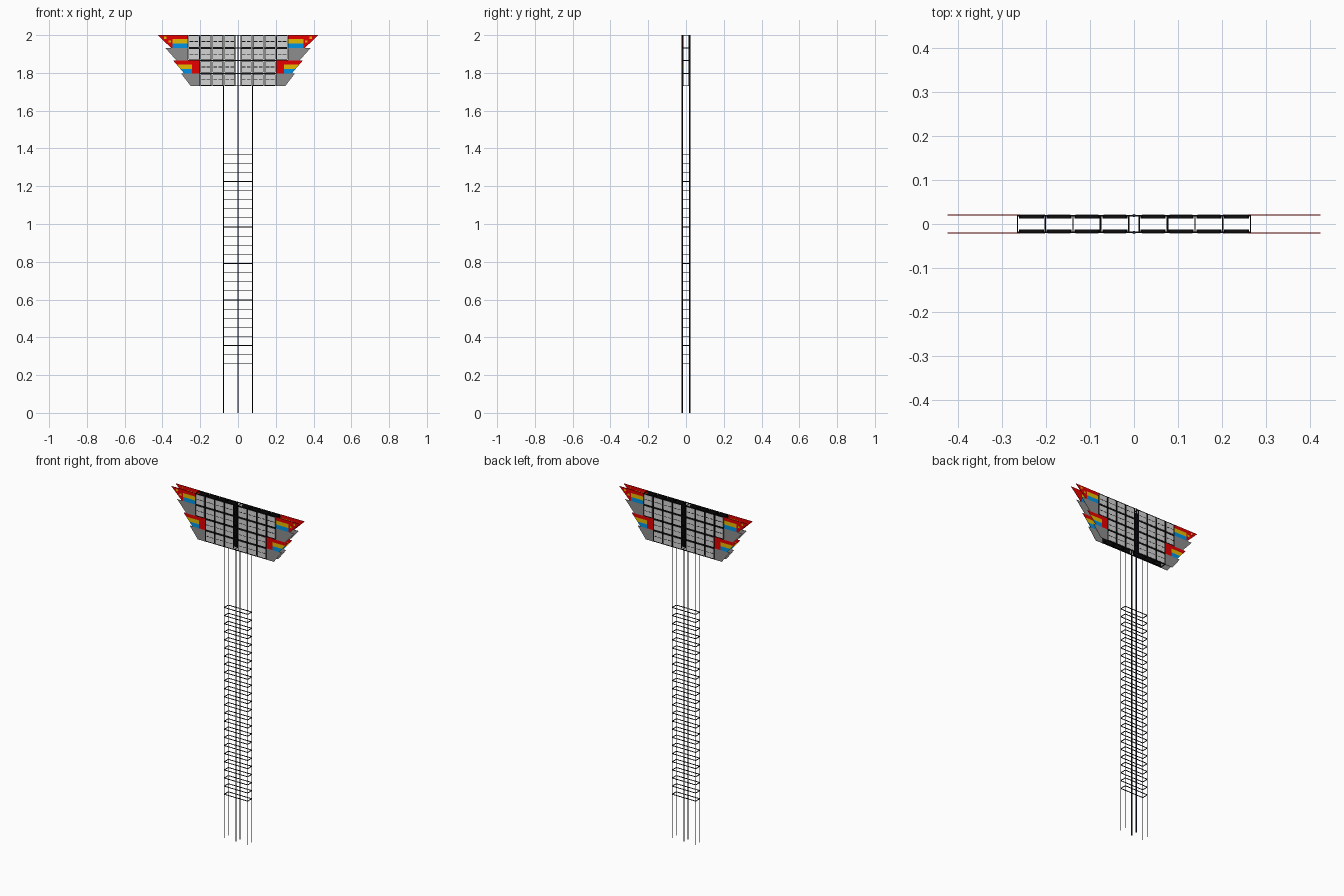
import bpy, bmesh, math

if "Cube" in bpy.data.objects:
    bpy.data.objects.remove(bpy.data.objects["Cube"])

MATS = {}
for name, c in {
    "black_metal": (0.004, 0.004, 0.004), "dark_steel": (0.015, 0.015, 0.03),
    "panel_grey": (0.66, 0.66, 0.66), "wing_grey": (0.27, 0.27, 0.27),
    "red": (0.8, 0.0, 0.0), "yellow": (0.8, 0.5, 0.0), "blue": (0.0, 0.3, 0.8)}.items():
    m = bpy.data.materials.new(name)
    m.diffuse_color = (*c, 1)
    m.use_nodes = True
    m.node_tree.nodes["Principled BSDF"].inputs["Base Color"].default_value = m.diffuse_color
    MATS[name] = m


class Part:
    """Collects simple solids into one object of one colour."""
    def __init__(self, name, mat):
        self.name, self.mat, self.bm = name, mat, bmesh.new()

    def prism(self, pts, y0, y1):
        # extrude an xz outline from y0 to y1
        a = [self.bm.verts.new((x, y0, z)) for x, z in pts]
        b = [self.bm.verts.new((x, y1, z)) for x, z in pts]
        self.bm.faces.new(a)
        self.bm.faces.new(b[::-1])
        n = len(pts)
        for i in range(n):
            j = (i + 1) % n
            self.bm.faces.new((a[j], a[i], b[i], b[j]))

    def box(self, x0, x1, y0, y1, z0, z1):
        self.prism([(x0, z0), (x1, z0), (x1, z1), (x0, z1)], y0, y1)

    def bar(self, a, b, t):
        # axis-aligned square bar of thickness t
        h = t / 2
        lo = [min(p, q) - h for p, q in zip(a, b)]
        hi = [max(p, q) + h for p, q in zip(a, b)]
        self.box(lo[0], hi[0], lo[1], hi[1], lo[2], hi[2])

    def pole(self, x, y, z0, z1, r):
        g = bmesh.ops.create_cone(self.bm, cap_ends=True, segments=8,
                                  radius1=r, radius2=r, depth=z1 - z0)
        bmesh.ops.translate(self.bm, verts=g["verts"], vec=(x, y, (z0 + z1) / 2))

    def finish(self):
        bmesh.ops.recalc_face_normals(self.bm, faces=self.bm.faces)
        me = bpy.data.meshes.new(self.name)
        self.bm.to_mesh(me)
        self.bm.free()
        me.materials.append(MATS[self.mat])
        ob = bpy.data.objects.new(self.name, me)
        bpy.context.collection.objects.link(ob)


Y, W, GAP, ROW = 0.019, 0.0633, 0.012, 0.0675
BASE = 2.0 - 4 * ROW

# Mast: three pairs of poles tied by rectangular hoops
centre, outer, rungs = Part("centre_poles", "dark_steel"), Part("outer_poles", "black_metal"), Part("mast_rungs", "black_metal")
for y in (-Y, Y):
    centre.pole(0, y, 0, 2.0, 0.0038)
    for x in (-0.077, 0.077):
        outer.pole(x, y, 0, BASE, 0.0017)
for i in range(24):
    z = 0.26 + i * 1.11 / 23
    for s in (-1, 1):
        rungs.bar((-0.077, s * Y, z), (0.077, s * Y, z), 0.0033)
        rungs.bar((s * 0.077, -Y, z), (s * 0.077, Y, z), 0.0033)

# Head: lamp housings with grey faces, on an open bar frame, front and back
frame, housing = Part("head_frame", "black_metal"), Part("lamp_housings", "black_metal")
face, slat = Part("lamp_faces", "panel_grey"), Part("lamp_slats", "black_metal")
T = 0.003
for r in range(4):
    cols = 4 if r >= 2 else 3
    z0, z1 = BASE + r * ROW, BASE + (r + 1) * ROW
    xe = GAP + cols * W
    for y in (-Y, Y):
        o = 1 if y > 0 else -1
        for z in (z0 + T / 2, z1 - T / 2):
            frame.bar((-xe, y, z), (xe, y, z), T)
        for s in (-1, 1):
            for c in range(cols + 1):
                x = s * (GAP + c * W)
                frame.bar((x, y, z0 + T), (x, y, z1 - T), T)
            for c in range(cols):
                xm, zm, h, v, k = s * (GAP + (c + 0.5) * W), (z0 + z1) / 2, 0.0285, 0.031, 0.004
                pts = [(h, k - v), (h, v - k), (h - k, v), (k - h, v),
                       (-h, v - k), (-h, k - v), (k - h, -v), (h - k, -v)]
                housing.prism([(xm + a, zm + b) for a, b in pts], o * 0.012, o * 0.0205)
                face.box(xm - 0.026, xm + 0.026, o * 0.020, o * 0.0215, zm - 0.028, zm + 0.028)
                # dashed slat across each lamp
                for d in (-0.013, 0.013):
                    slat.box(xm + d - 0.01, xm + d + 0.01, o * 0.021, o * 0.022, zm - 0.0015, zm + 0.0015)
    # cross ties between the front and back frames
    for s in (-1, 1):
        for c in range(cols + 1):
            for z in (z0 + T / 2, z1 - T / 2):
                x = s * (GAP + c * W)
                frame.bar((x, -Y, z), (x, Y, z), T)

# Side wings: slanted plates, two grey rows and two striped rows
wings = {n: Part(n + "_wing_panels", m) for n, m in
         (("grey", "wing_grey"), ("red", "red"), ("yellow", "yellow"), ("blue", "blue"))}
# row: inner x, stripe start x, outer x at bottom, outer x at top, striped
ROWS = [(0.203, 0, 0.25, 0.302, False), (0.203, 0.243, 0.285, 0.343, True),
        (0.266, 0, 0.325, 0.385, False), (0.266, 0.266, 0.355, 0.424, True)]
for r, (xi, xs, xb, xt, striped) in enumerate(ROWS):
    z0 = BASE + r * ROW

    def plate(colour, f0, f1, a0, a1, b0, b1, t=0.002):
        # band between heights f0 and f1, x from a0..b0 (bottom) to a1..b1 (top)
        for s in (-1, 1):
            for o in (-1, 1):
                wings[colour].prism([(s * a0, z0 + f0 * ROW), (s * b0, z0 + f0 * ROW),
                                     (s * b1, z0 + f1 * ROW), (s * a1, z0 + f1 * ROW)],
                                    o * 0.0195, o * (0.0195 + t))

    edge = lambda f: xb + (xt - xb) * f
    if not striped:
        plate("grey", 0, 1, xi, xi, xb, xt)
        continue
    for colour, f0, f1 in (("blue", 0, 0.35), ("yellow", 0.35, 0.7), ("red", 0.7, 1)):
        tip = 0.348 if r == 3 else 1
        e0, e1 = min(edge(f0), tip), min(edge(f1), tip)
        plate(colour, f0, f1, xs, xs, e0, e1)
        if r == 3:
            plate("red", f0, f1, tip, tip, edge(f0), edge(f1))
    if xs > xi:
        plate("red", 0, 1, xi, xi, xs, xs)
    else:
        # small yellow marks on the red tip
        for x, f in ((0.362, 0.5), (0.385, 0.8)):
            plate("yellow", f - 0.09, f + 0.09, x - 0.006, x - 0.006, x + 0.006, x + 0.006, 0.0025)

for p in (centre, outer, rungs, frame, housing, face, slat, *wings.values()):
    p.finish()
